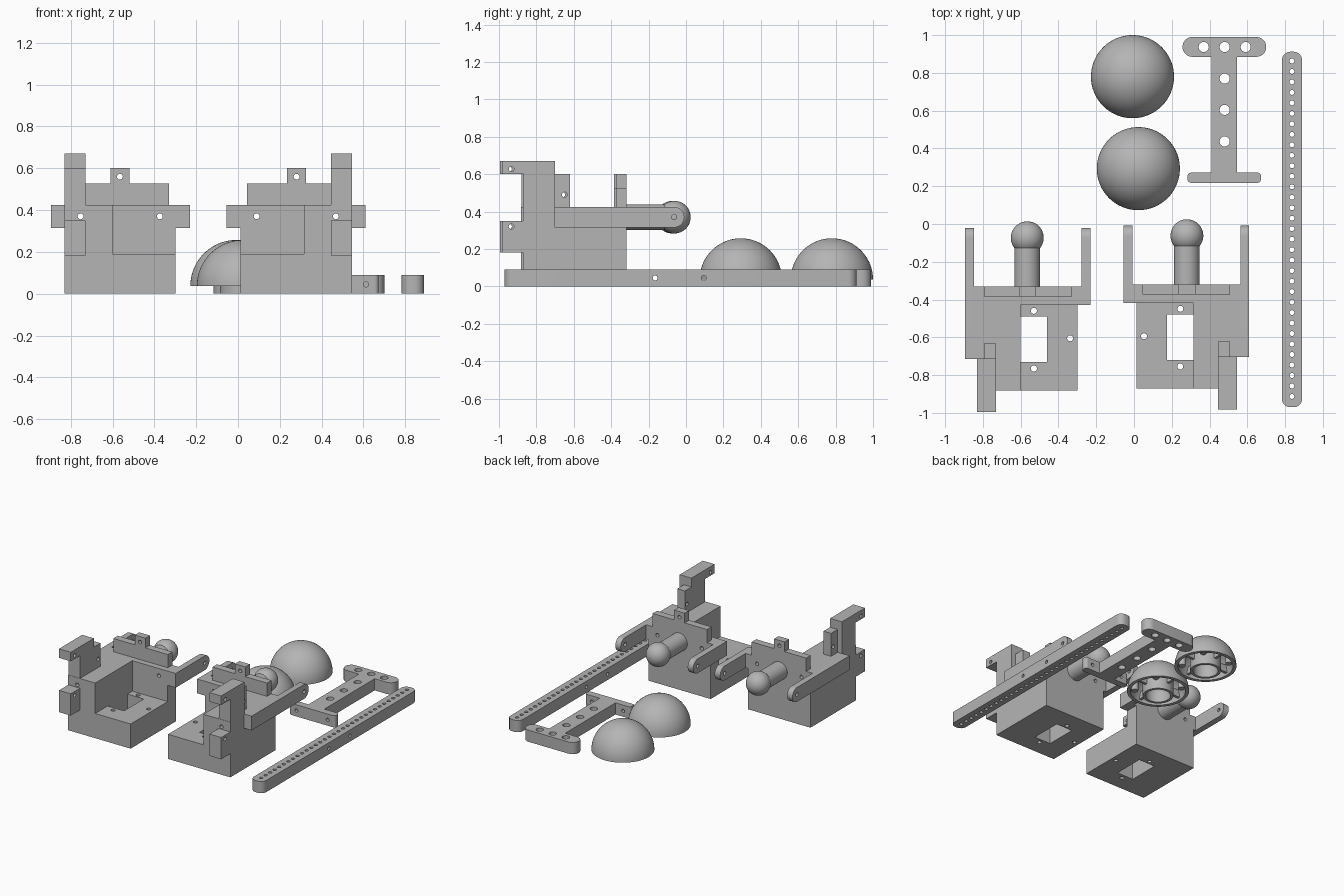
import bpy, bmesh, math
from mathutils import Matrix, Vector

if "Cube" in bpy.data.objects:
    bpy.data.objects.remove(bpy.data.objects["Cube"])

grey = bpy.data.materials.new("plain grey")
grey.use_nodes = True
COLOUR = (0.46, 0.46, 0.46, 1)
grey.diffuse_color = COLOUR
grey.node_tree.nodes["Principled BSDF"].inputs["Base Color"].default_value = COLOUR


# Shape helpers: each adds one closed solid to a bmesh
def box(bm, x, y, z):
    size = Vector((x[1] - x[0], y[1] - y[0], z[1] - z[0]))
    mid = Vector((sum(x), sum(y), sum(z))) / 2
    bmesh.ops.create_cube(bm, size=1, matrix=Matrix.Translation(mid) @ Matrix.Diagonal(size).to_4x4())


def rod(bm, centre, axis, radius, length, sides=24):
    turn = Vector((0, 0, 1)).rotation_difference(Vector(axis)).to_matrix().to_4x4()
    bmesh.ops.create_cone(bm, cap_ends=True, segments=sides, radius1=radius, radius2=radius,
                          depth=length, matrix=Matrix.Translation(centre) @ turn)


def prism(bm, outline, push):
    face = bm.faces.new([bm.verts.new(p) for p in outline])
    top = bmesh.ops.extrude_face_region(bm, geom=[face])["geom"]
    bmesh.ops.translate(bm, vec=push, verts=[v for v in top if isinstance(v, bmesh.types.BMVert)])
    bmesh.ops.recalc_face_normals(bm, faces=bm.faces[:])


def rounded_slab(bm, x, y, height, radius):
    pts = []
    corners = ((x[1], y[1], -1, -1), (x[0], y[1], 1, -1), (x[0], y[0], 1, 1), (x[1], y[0], -1, 1))
    for i, (cx, cy, sx, sy) in enumerate(corners):
        for k in range(9):
            a = math.radians(90 * i + 90 * k / 8)
            pts.append((cx + radius * (sx + math.cos(a)), cy + radius * (sy + math.sin(a)), 0))
    prism(bm, pts, (0, 0, height))


def make(name, build, cuts=()):
    """Build a part, cut it with each group of solids, then set shading."""
    def new(label, fn):
        bm = bmesh.new()
        fn(bm)
        mesh = bpy.data.meshes.new(label)
        bm.to_mesh(mesh)
        bm.free()
        ob = bpy.data.objects.new(label, mesh)
        bpy.context.collection.objects.link(ob)
        return ob

    ob = new(name, build)
    cutters = []
    for cut in cuts:
        cutter = new("cutter", cut)
        cutter.hide_render = True
        mod = ob.modifiers.new("cut", "BOOLEAN")
        mod.operation, mod.solver, mod.object = "DIFFERENCE", "EXACT", cutter
        cutters.append(cutter)
    if cutters:
        dg = bpy.context.evaluated_depsgraph_get()
        mesh = bpy.data.meshes.new_from_object(ob.evaluated_get(dg))
        ob.modifiers.clear()
        ob.data = mesh
        for cutter in cutters:
            bpy.data.objects.remove(cutter)
    ob.data.materials.clear()
    ob.data.materials.append(grey)
    bpy.ops.object.select_all(action="DESELECT")
    ob.select_set(True)
    bpy.context.view_layer.objects.active = ob
    bpy.ops.object.shade_smooth_by_angle(angle=math.radians(30))
    return ob


def holes(points, axis, radius=0.014, length=3.0):
    def fn(bm):
        for p in points:
            rod(bm, p, axis, radius, length, 16)
    return fn


def boxes(*spans):
    def fn(bm):
        for s in spans:
            box(bm, *s)
    return fn


X, Y, Z = (1, 0, 0), (0, 1, 0), (0, 0, 1)
BACK = -0.33
WING_Z = (0.315, 0.425)


# Side wing with a slim rounded arm reaching backwards
def wing(x_arm, x_fill, front):
    def fn(bm):
        mid, r = sum(WING_Z) / 2, (WING_Z[1] - WING_Z[0]) / 2
        pts = [(x_arm[0], front, WING_Z[1]), (x_arm[0], front, WING_Z[0])]
        for k in range(17):
            a = math.radians(-90 + 180 * k / 16)
            pts.append((x_arm[0], -0.075 + r * math.cos(a), mid + r * math.sin(a)))
        prism(bm, pts, (x_arm[1] - x_arm[0], 0, 0))
        box(bm, x_fill, (front, BACK), WING_Z)
    return fn


def pin(bm):
    rod(bm, (-0.565, -0.22, 0.37), Y, 0.068, 0.24, 48)


def ball(bm):
    bmesh.ops.create_uvsphere(bm, u_segments=48, v_segments=24, radius=0.087,
                              matrix=Matrix.Translation((-0.565, -0.073, 0.37)))


# First bracket
arm_hole = holes([(0, -0.075, 0.37)], X)
bracket = [
    make("bracket_base", boxes(((-0.83, -0.298), (-0.882, BACK), (0, 0.425))), [
        boxes(((-0.6, -0.2), (-1, -0.43), (0.19, 0.6))),
        boxes(((-0.6, -0.46), (-0.73, -0.49), (-0.1, 0.3))),
        holes([(-0.53, -0.46, 0), (-0.53, -0.765, 0), (-0.338, -0.605, 0)], Z, 0.016),
        holes([(-0.753, 0, 0.37), (-0.374, 0, 0.37)], Y)]),
    make("outer_arm", wing((-0.894, -0.848), (-0.85, -0.83), -0.715), [arm_hole]),
    make("inner_arm", wing((-0.277, -0.23), (-0.298, -0.275), -0.43), [arm_hole]),
    make("back_plate", boxes(((-0.794, -0.329), (-0.385, BACK), (0.425, 0.527)))),
    make("plate_tab", boxes(((-0.61, -0.52), (-0.385, BACK), (0.527, 0.602))),
         [holes([(-0.565, 0, 0.56)], Y)]),
    make("post", boxes(((-0.83, -0.73), (-0.88, -0.712), (0.425, 0.67)))),
    make("post_arm", boxes(((-0.83, -0.73), (-0.994, -0.88), (0.6, 0.67))),
         [holes([(0, -0.945, 0.627)], X)]),
    make("post_step", boxes(((-0.794, -0.73), (-0.712, -0.632), (0.425, 0.602))),
         [holes([(0, -0.66, 0.49)], X)]),
    make("lower_tab", boxes(((-0.83, -0.73), (-0.994, -0.88), (0.182, 0.35))),
         [holes([(0, -0.945, 0.32)], X)]),
    make("pin", pin),
    make("pin_ball", ball),
]

# Second bracket mirrors the first
flip = Matrix.Translation((-0.285, 0.011, 0)) @ Matrix.Scale(-1, 4, X)
for part in bracket:
    twin = part.copy()
    twin.data = part.data.copy()
    twin.data.transform(flip)
    twin.data.flip_normals()
    twin.name = "mirrored_" + part.name
    bpy.context.collection.objects.link(twin)

# Long drilled bar
make("drilled_bar", lambda bm: rounded_slab(bm, (0.783, 0.89), (-0.97, 0.912), 0.09, 0.045), [
    holes([(0.836, 0.863 - 0.0555 * i, 0) for i in range(33)], Z, 0.013),
    holes([(0.8, -0.165, 0.045), (0.8, 0.095, 0.045)], X, 0.013, 1)])

# Flat link: rounded head, stem and foot
HEIGHT = 0.09
make("link_head", lambda bm: rounded_slab(bm, (0.257, 0.7), (0.885, 0.99), HEIGHT, 0.052),
     [holes([(0.48 + d, 0.937, 0) for d in (-0.111, 0, 0.111)], Z, 0.027)])
make("link_stem", boxes(((0.411, 0.546), (0.27, 0.888), (0, HEIGHT))),
     [holes([(0.48, y, 0) for y in (0.437, 0.604, 0.77)], Z, 0.027)])
make("link_foot", lambda bm: rounded_slab(bm, (0.283, 0.673), (0.218, 0.272), HEIGHT, 0.02),
     [holes([(0.345, 0.24, 0.045), (0.612, 0.24, 0.045)], Y, 0.013, 0.3)])


# Hollow domes with a ball socket, ribs and bosses underneath
def arc(radius, z, start, end, steps):
    angles = [math.radians(start + (end - start) * k / steps) for k in range(steps + 1)]
    return [(radius * math.cos(a), 0, z + radius * math.sin(a)) for a in angles]


def dome(bm):
    pts = arc(0.22, 0.037, 90, 0, 18) + arc(0.195, 0.037, 0, 56, 10)
    pts += [(0.109, 0, 0), (0.088, 0, 0)] + arc(0.088, 0.06, 0, 90, 8)
    verts = [bm.verts.new(p) for p in pts]
    edges = [bm.edges.new(pair) for pair in zip(verts, verts[1:])]
    bmesh.ops.spin(bm, geom=verts + edges, axis=Z, cent=(0, 0, 0),
                   angle=math.tau, steps=64, use_duplicate=False)
    bmesh.ops.remove_doubles(bm, verts=bm.verts[:], dist=0.0005)
    bmesh.ops.recalc_face_normals(bm, faces=bm.faces[:])


def dome_supports(bm):
    for i in range(4):
        a = math.radians(90 * i)
        old = set(bm.verts)
        box(bm, (0.1, 0.2), (-0.01, 0.01), (0.055, 0.11))
        added = [v for v in bm.verts if v not in old]
        bmesh.ops.rotate(bm, verts=added, cent=(0, 0, 0), matrix=Matrix.Rotation(a, 3, "Z"))
        b = a + math.pi / 4
        rod(bm, (0.165 * math.cos(b), 0.165 * math.sin(b), 0.095), Z, 0.024, 0.09)


for label, place in (("rear", (-0.008, 0.78, 0)), ("front", (0.023, 0.293, 0))):
    make(label + "_dome", dome).location = place
    make(label + "_dome_supports", dome_supports).location = place
